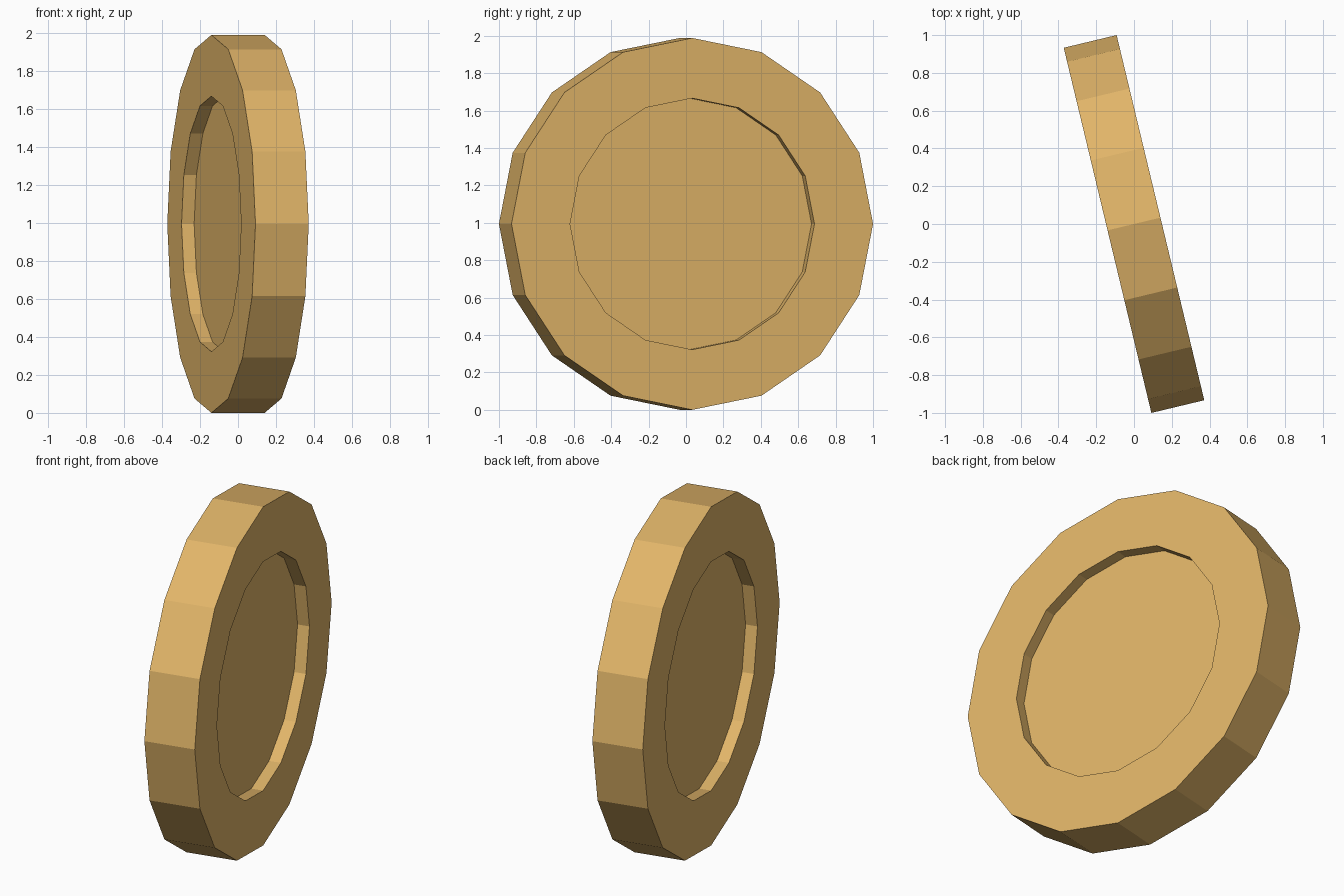
import bpy, bmesh, math
from mathutils import Matrix

if "Cube" in bpy.data.objects:
    bpy.data.objects.remove(bpy.data.objects["Cube"])

SIDES = 16
R, R_IN = 0.994, 0.672        # outer and recess radius
HALF_W, DEPTH = 0.144, 0.068  # half thickness and recess depth
TURN = math.radians(13.5)     # yaw of the axle away from x

bm = bmesh.new()


def ring(x, r):
    """Ring of vertices around the x axis, one vertex at the top."""
    return [bm.verts.new((x, r * math.sin(a), r * math.cos(a)))
            for a in (2 * math.pi * i / SIDES for i in range(SIDES))]


# Profile from the left recess floor, over the tread, to the right recess floor
profile = [(-HALF_W + DEPTH, R_IN), (-HALF_W, R_IN), (-HALF_W, R),
           (HALF_W, R), (HALF_W, R_IN), (HALF_W - DEPTH, R_IN)]
rings = [ring(x, r) for x, r in profile]
for a, b in zip(rings, rings[1:]):
    for i in range(SIDES):
        j = (i + 1) % SIDES
        bm.faces.new((a[i], a[j], b[j], b[i]))

# Recess floors
bm.faces.new(rings[0])
bm.faces.new(rings[-1])
bmesh.ops.recalc_face_normals(bm, faces=bm.faces)

# Turn the wheel and stand it on the ground
bm.transform(Matrix.Translation((0, 0, R)) @ Matrix.Rotation(TURN, 4, 'Z'))

mesh = bpy.data.meshes.new("wheel")
bm.to_mesh(mesh)
bm.free()
wheel = bpy.data.objects.new("wheel", mesh)
bpy.context.collection.objects.link(wheel)

# Tan wood colour
mat = bpy.data.materials.new("tan_wood")
mat.diffuse_color = (0.75, 0.46, 0.14, 1)
mat.use_nodes = True
mat.node_tree.nodes["Principled BSDF"].inputs["Base Color"].default_value = mat.diffuse_color
mesh.materials.append(mat)
